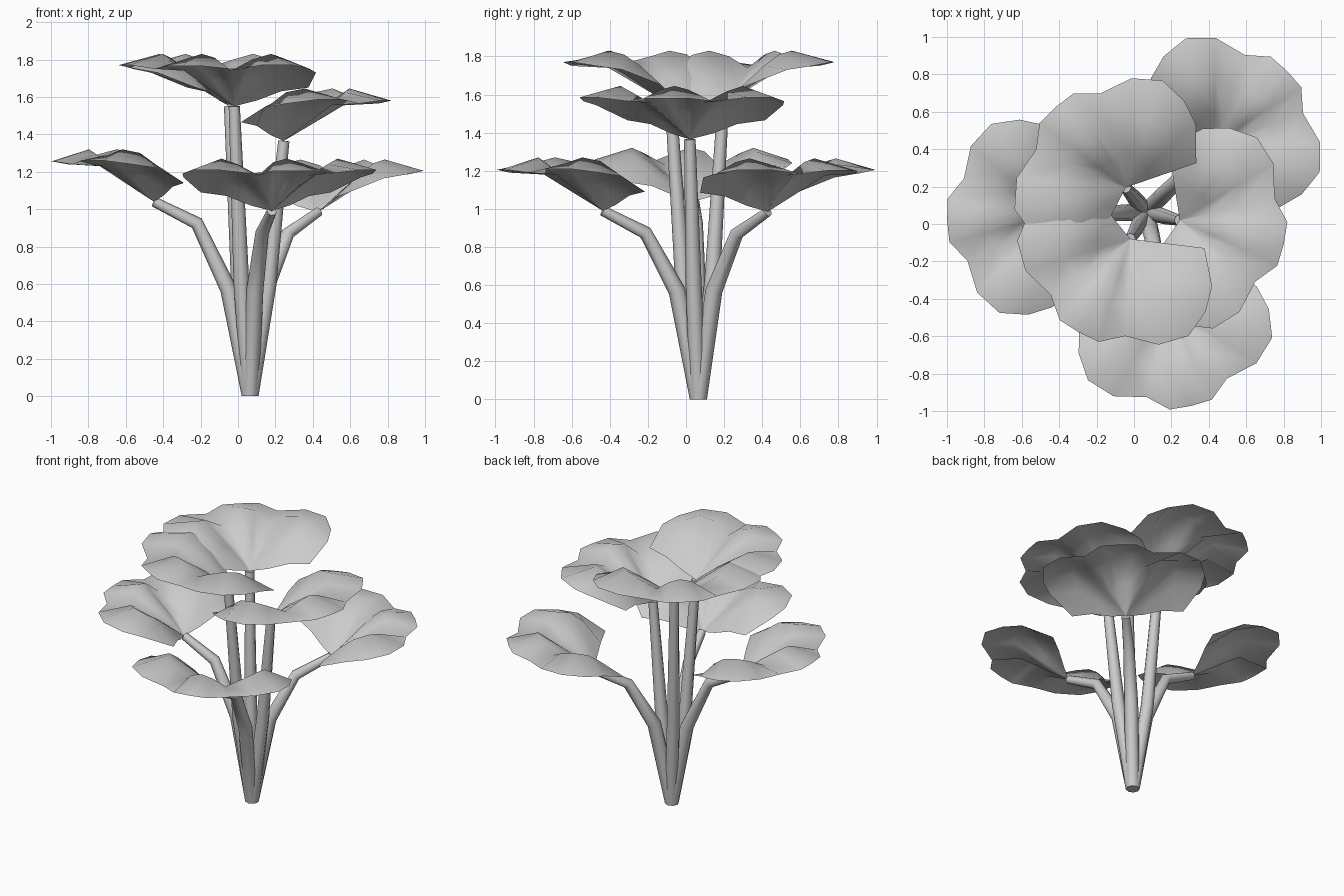
import bpy, bmesh, math
from mathutils import Vector

if "Cube" in bpy.data.objects:
    bpy.data.objects.remove(bpy.data.objects["Cube"])

grey = bpy.data.materials.new("plain_grey")
grey.diffuse_color = (0.6, 0.6, 0.6, 1)
grey.use_nodes = True
grey.node_tree.nodes["Principled BSDF"].inputs["Base Color"].default_value = grey.diffuse_color
ROOT = Vector((0.065, 0.065, 0))


def finish(bm, name, angle):
    me = bpy.data.meshes.new(name)
    bm.to_mesh(me)
    bm.free()
    me.materials.append(grey)
    ob = bpy.data.objects.new(name, me)
    bpy.context.collection.objects.link(ob)
    bpy.ops.object.select_all(action='DESELECT')
    ob.select_set(True)
    bpy.context.view_layer.objects.active = ob
    bpy.ops.object.shade_smooth_by_angle(angle=math.radians(angle))


# tapered tube along a path
def stem(name, path, radii, sides=8):
    bm = bmesh.new()
    rings = []
    for i, p in enumerate(path):
        a = path[i] - path[i - 1] if i else Vector((0, 0, 1))
        b = path[i + 1] - path[i] if i < len(path) - 1 else a
        t = (a.normalized() + b.normalized()).normalized() if i else Vector((0, 0, 1))
        q = Vector((0, 0, 1)).rotation_difference(t)
        rings.append([bm.verts.new(p + q @ Vector((math.cos(k * math.tau / sides),
                      math.sin(k * math.tau / sides), 0)) * radii[i]) for k in range(sides)])
    for r0, r1 in zip(rings, rings[1:]):
        for k in range(sides):
            j = (k + 1) % sides
            bm.faces.new((r0[k], r0[j], r1[j], r1[k]))
    bm.faces.new(rings[0][::-1])
    bm.faces.new(rings[-1])
    finish(bm, name, 60)


# half leaf outline: angle, edge radius, inner height, ridge height, edge height
HALF = [(0, .57, .15, .28, .215), (12, .575, .135, .26, .215), (26, .52, .09, .19, .20),
        (44, .585, .125, .25, .22), (60, .605, .145, .28, .22), (75, .56, .13, .26, .20),
        (89, .505, .095, .20, .18), (112, .40, .03, .08, .10)]
COLS = [(-a, *r) for a, *r in HALF[:0:-1]] + HALF


# three-lobed single sheet leaf, each lobe arched with a fold between lobes
def leaf(name, hinge, heading, size=1.0):
    bm = bmesh.new()
    centre = bm.verts.new(hinge)
    cols = []
    for a, r, z1, z2, z3 in COLS:
        t = math.radians(a + heading)
        d = Vector((math.cos(t), math.sin(t), 0)) * size
        cols.append([centre] + [bm.verts.new(hinge + d * r * f + Vector((0, 0, z)))
                                for f, z in ((.3, z1), (.63, z2), (1, z3))])
    for c0, c1 in zip(cols, cols[1:]):
        bm.faces.new((centre, c0[1], c1[1]))
        for k in (1, 2):
            bm.faces.new((c0[k], c0[k + 1], c1[k + 1], c1[k]))
    finish(bm, name, 60)


# low leaves on bent stems: heading, hinge height
for i, (h, z) in enumerate([(182.5, 1.04), (45, .985), (-77, .99)]):
    d = Vector((math.cos(math.radians(h)), math.sin(math.radians(h)), 0))
    pts = [ROOT + d * o + Vector((0, 0, zz)) for o, zz in
           ((0, 0), (.115, .57), (.285, z - .115), (.515, z))]
    stem(f"low_stem_{i + 1}", pts, (.045, .045, .036, .027))
    leaf(f"low_leaf_{i + 1}", pts[-1], h, .965)

# tall leaves on upright stems: hinge, heading
for i, (x, y, z, h) in enumerate([(-.045, .195, 1.55, 131), (-.02, -.08, 1.55, 241),
                                  (.245, .02, 1.365, -13)]):
    top = Vector((x, y, z))
    mid = ROOT.lerp(Vector((x, y, 0)), .55) + Vector((0, 0, .6))
    stem(f"tall_stem_{i + 1}", [ROOT, mid, top], (.045, .042, .03))
    leaf(f"tall_leaf_{i + 1}", top, h)
